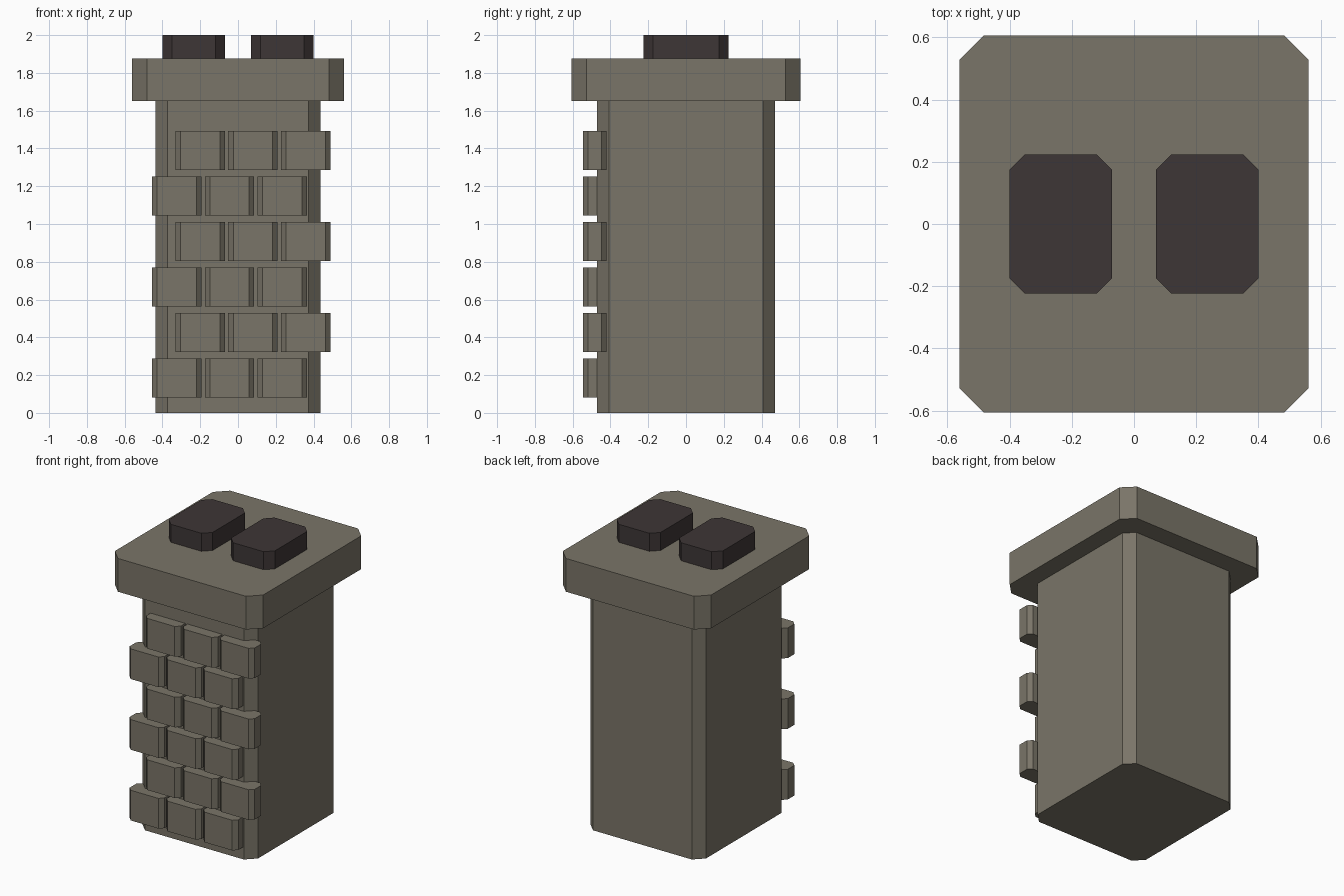
import bpy
import bmesh

cube = bpy.data.objects.get("Cube")
if cube:
    bpy.data.objects.remove(cube, do_unlink=True)


def material(name, rgb):
    mat = bpy.data.materials.new(name)
    mat.use_nodes = True
    mat.diffuse_color = (*rgb, 1)
    mat.node_tree.nodes["Principled BSDF"].inputs["Base Color"].default_value = (*rgb, 1)
    return mat


stone = material("grey brown stone", (0.195, 0.178, 0.138))
dark = material("dark flue", (0.048, 0.037, 0.037))


def block(name, x, y, z, cut, mat):
    """Box between (min, max) ranges with its vertical edges chamfered."""
    (x0, x1), (y0, y1), (z0, z1) = x, y, z
    outline = [(x0 + cut, y0), (x1 - cut, y0), (x1, y0 + cut), (x1, y1 - cut),
               (x1 - cut, y1), (x0 + cut, y1), (x0, y1 - cut), (x0, y0 + cut)]
    bm = bmesh.new()
    base = bm.faces.new([bm.verts.new((px, py, z0)) for px, py in outline])
    top = bmesh.ops.extrude_face_region(bm, geom=[base], use_keep_orig=True)["geom"]
    bmesh.ops.translate(bm, vec=(0, 0, z1 - z0),
                        verts=[v for v in top if isinstance(v, bmesh.types.BMVert)])
    bmesh.ops.recalc_face_normals(bm, faces=bm.faces)
    mesh = bpy.data.meshes.new(name)
    bm.to_mesh(mesh)
    bm.free()
    mesh.materials.append(mat)
    obj = bpy.data.objects.new(name, mesh)
    bpy.context.collection.objects.link(obj)
    return obj


# Shaft and overhanging cap
block("chimney_shaft", (-0.436, 0.436), (-0.47, 0.47), (0, 1.65), 0.063, stone)
block("chimney_cap", (-0.56, 0.56), (-0.605, 0.605), (1.65, 1.877), 0.077, stone)

# Pair of flue pots
for side, label in ((1, "left"), (-1, "right")):
    cx = side * 0.235
    block(f"flue_pot_{label}", (cx - 0.165, cx + 0.165), (-0.224, 0.224),
          (1.877, 2.0), 0.05, dark)

# Staggered raised bricks on the front
for row in range(6):
    z = 0.081 + row * 0.2412
    middle = 0.079 if row % 2 else -0.045
    for col in range(3):
        cx = middle + (col - 1) * 0.279
        block(f"brick_{row + 1}_{col + 1}", (cx - 0.131, cx + 0.131),
              (-0.545, -0.421), (z, z + 0.206), 0.027, stone)
